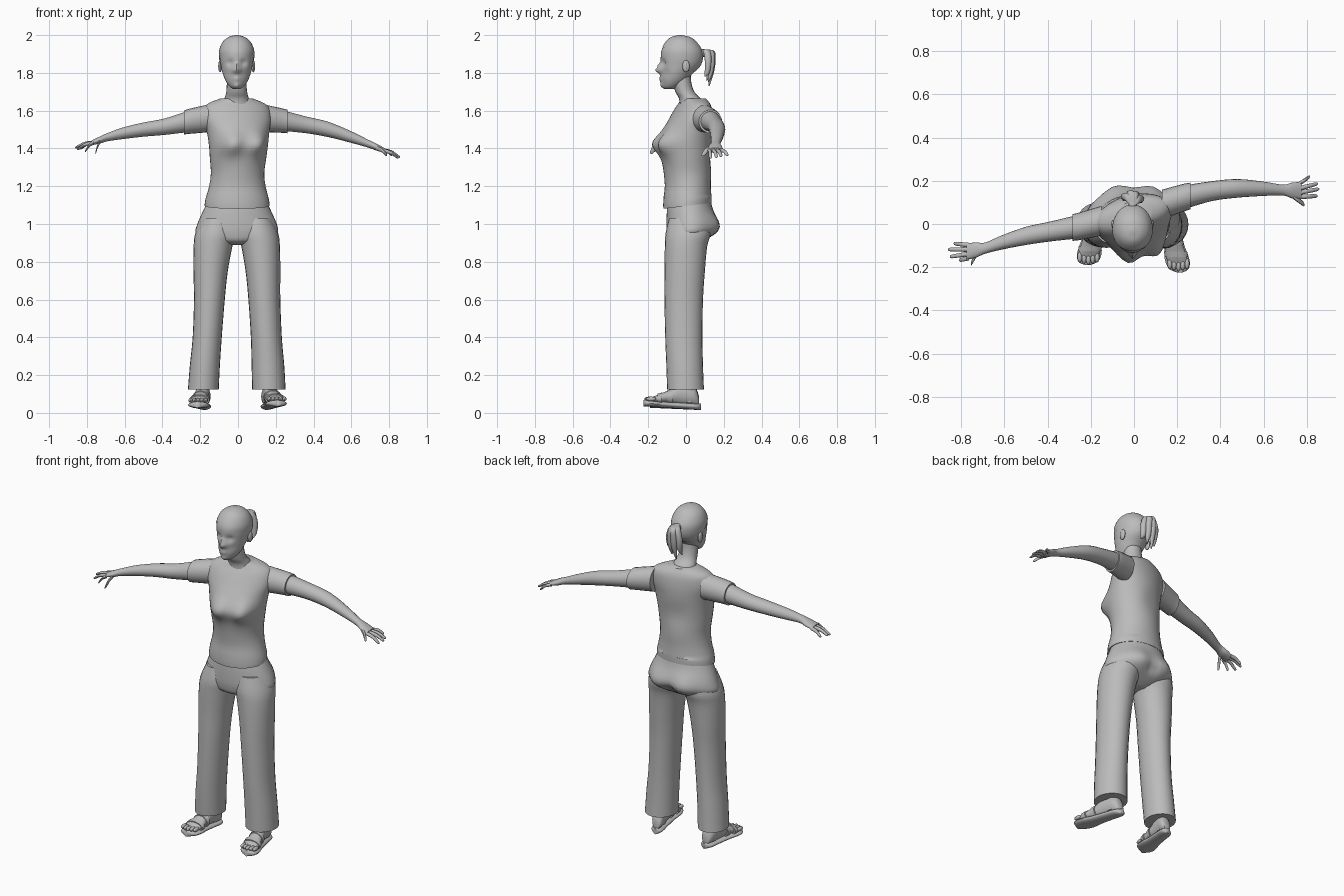
import bpy, bmesh, math
from mathutils import Vector

default_cube = bpy.data.objects.get("Cube")
if default_cube:
    bpy.data.objects.remove(default_cube, do_unlink=True)

# One plain colour for the whole figure
grey = bpy.data.materials.new("plain grey")
grey.use_nodes = True
colour = (0.5, 0.5, 0.5, 1)
grey.diffuse_color = colour
grey.node_tree.nodes["Principled BSDF"].inputs["Base Color"].default_value = colour


def finish(name, bm, angle=50):
    """Turn a bmesh into a smooth shaded, coloured object."""
    bmesh.ops.recalc_face_normals(bm, faces=bm.faces)
    mesh = bpy.data.meshes.new(name)
    bm.to_mesh(mesh)
    bm.free()
    mesh.materials.append(grey)
    obj = bpy.data.objects.new(name, mesh)
    bpy.context.collection.objects.link(obj)
    bpy.ops.object.select_all(action='DESELECT')
    obj.select_set(True)
    bpy.context.view_layer.objects.active = obj
    bpy.ops.object.shade_smooth_by_angle(angle=math.radians(angle))
    return obj


def spline(stations, steps):
    """Smoothly interpolate a list of stations, passing through each one."""
    pts = [stations[0]] + list(stations) + [stations[-1]]
    result = []
    for a, b, c, d in zip(pts, pts[1:], pts[2:], pts[3:]):
        for i in range(steps):
            t = i / steps
            result.append([q + t / 2 * (r - p + t * (2 * p - 5 * q + 4 * r - s
                           + t * (3 * (q - r) + s - p)))
                           for p, q, r, s in zip(a, b, c, d)])
    return result + [list(stations[-1])]


def loft(stations, axis=2, sides=20, steps=4):
    """Skin elliptical rings (x, y, z, radius, radius) set square to an axis."""
    bm = bmesh.new()
    u, v = [i for i in range(3) if i != axis]
    rings = []
    for *centre, ru, rv in spline(stations, steps):
        ring = []
        for k in range(sides):
            angle = math.tau * k / sides
            p = Vector(centre)
            p[u] += ru * math.cos(angle)
            p[v] += rv * math.sin(angle)
            ring.append(bm.verts.new(p))
        rings.append(ring)
    for lower, upper in zip(rings, rings[1:]):
        for k in range(sides):
            n = (k + 1) % sides
            bm.faces.new((lower[k], lower[n], upper[n], upper[k]))
    bm.faces.new(rings[0])
    bm.faces.new(rings[-1])
    return bm


def push(bm, centre, radius, offset):
    """Softly move the surface near a point, like a sculpting brush."""
    for vert in bm.verts:
        d = (vert.co - Vector(centre)).length / radius
        vert.co += Vector(offset) * math.exp(-d * d)


def ball(name, centre, size):
    bm = bmesh.new()
    bmesh.ops.create_uvsphere(bm, u_segments=12, v_segments=8, radius=1)
    for vert in bm.verts:
        vert.co = Vector(centre) + vert.co * Vector(size)
    return finish(name, bm)


# Head, with the face sculpted from a smooth egg
mid = -.007
skull = [(mid, y, z, rx, ry) for z, y, rx, ry in (
    (1.715, -.085, .02, .025), (1.73, -.077, .04, .045), (1.76, -.062, .06, .068),
    (1.80, -.047, .075, .085), (1.84, -.03, .084, .104), (1.88, -.024, .09, .11),
    (1.92, -.024, .089, .105), (1.96, -.026, .072, .08), (1.985, -.028, .043, .05),
    (1.995, -.03, .01, .01))]
head = loft(skull, sides=40, steps=6)
for side in (-1, 1):
    push(head, (mid + side * .035, -.125, 1.853), .02, (0, .014, 0))
    push(head, (mid + side * .05, -.1, 1.80), .025, (0, .006, 0))
    ball("ear", (mid + side * .088, 0, 1.835), (.01, .02, .032))
push(head, (mid, -.135, 1.815), .019, (0, -.03, 0))
push(head, (mid, -.135, 1.84), .015, (0, -.012, 0))
push(head, (mid, -.13, 1.768), .018, (0, -.01, 0))
push(head, (mid, -.12, 1.732), .02, (0, -.012, 0))
finish("head", head)

# Hair cap: a slightly larger skull cut along the hairline
hair = loft(skull, sides=40, steps=6)
pivot = Vector((mid, -.025, 1.87))
for vert in hair.verts:
    vert.co = pivot + (vert.co - pivot) * 1.035
bmesh.ops.bisect_plane(hair, geom=hair.verts[:] + hair.edges[:] + hair.faces[:],
                       plane_co=(0, -.13, 1.945), plane_no=(0, .8, 1), clear_inner=True)
finish("hair_cap", hair)

# Ponytail: a tie and a fan of drooping locks
ball("hair_tie", (mid, .088, 1.905), (.02, .025, .022))
for dx, drop, out in ((-.035, .02, 0), (-.01, -.01, .012), (.015, .012, .008), (.035, .04, -.01)):
    x = mid + dx
    finish("ponytail_lock", loft([
        (mid, .09, 1.925, .008, .01), (mid + dx / 2, .12 + out, 1.915, .018, .02),
        (x, .127 + out, 1.86, .019, .018), (x, .122 + out, 1.80, .016, .014),
        (x * 1.2, .11 + out, 1.74 + drop, .003, .003)], sides=10))

# Neck
finish("neck", loft([(mid, .035, 1.60, .085, .07), (mid, .022, 1.66, .066, .058),
                     (mid, -.006, 1.70, .055, .05), (mid, -.02, 1.75, .052, .048),
                     (mid, -.02, 1.80, .05, .045)]))

# Shirt body, shaped at the bust and then twisted at the shoulders
shirt = loft([(-.005, y, z, rx, ry) for z, y, rx, ry in (
    (1.095, .008, .172, .128), (1.13, .008, .168, .128), (1.2, .01, .15, .122),
    (1.27, .008, .142, .125), (1.35, .002, .15, .13), (1.42, 0, .158, .135),
    (1.5, .012, .17, .125), (1.56, .028, .184, .108), (1.61, .04, .178, .09),
    (1.64, .045, .15, .075), (1.665, .042, .085, .062))], sides=40)
for side in (-1, 1):
    push(shirt, (side * .075, -.125, 1.425), .06, (0, -.048, 0))
push(shirt, (0, .14, 1.4), .07, (0, -.01, 0))
for vert in shirt.verts:
    twist = math.radians(15) * min(1, max(0, (vert.co.z - 1.1) / .35))
    x, y = vert.co.x, vert.co.y - .03
    vert.co.x = x * math.cos(twist) - y * math.sin(twist)
    vert.co.y = x * math.sin(twist) + y * math.cos(twist) + .03
    if vert.co.z < 1.14:
        vert.co.z += .12 * vert.co.y
finish("shirt", shirt)

# Seat of the trousers
hips = loft([(-.005, .02, 1.13, .15, .11), (-.005, .02, 1.08, .175, .12),
             (-.005, .028, 1.0, .21, .132), (-.007, .02, .95, .215, .122),
             (-.007, 0, .91, .15, .09), (-.007, 0, .89, .06, .05)], sides=40)
for side in (-1, 1):
    push(hips, (side * .085, .14, .985), .07, (0, .028, 0))
push(hips, (0, .15, .96), .03, (0, -.025, 0))
finish("trouser_seat", hips)

# Trouser legs flaring to the hem: height, inner x, outer x, front y, back y
legs = {"right": (-1, ((1.03, .03, .19, -.09, .12), (.95, .012, .226, -.108, .13),
                       (.88, .03, .235, -.11, .112), (.75, .054, .236, -.108, .1),
                       (.6, .07, .233, -.108, .09), (.4, .086, .24, -.105, .087),
                       (.25, .096, .255, -.1, .09), (.125, .102, .265, -.092, .095))),
        "left": (1, ((1.03, .02, .18, -.09, .12), (.95, 0, .213, -.108, .13),
                     (.88, .018, .222, -.112, .112), (.75, .04, .224, -.114, .1),
                     (.6, .055, .224, -.114, .09), (.4, .068, .232, -.11, .087),
                     (.25, .072, .245, -.104, .09), (.125, .075, .252, -.1, .095)))}
for label, (side, rows) in legs.items():
    finish(label + "_trouser_leg", loft([
        (side * (i + o) / 2, (f + b) / 2, z, (o - i) / 2, (b - f) / 2)
        for z, i, o, f, b in rows], sides=24))


# Sandalled feet, toes turned slightly outward
def foot(label, heel_x, toe_x, front, lift):
    def along(t, z, rx, rz):
        return (heel_x + (toe_x - heel_x) * t, .08 + (front - .08) * t,
                z + lift * t, rx, rz)
    finish(label + "_sole", loft([along(t, .032, rx, .017) for t, rx in (
        (0, .012), (.08, .035), (.3, .04), (.55, .045), (.8, .057), (.94, .045),
        (1, .012))], axis=1))
    finish(label + "_foot", loft([
        along(.04, .06, .02, .025), along(.12, .085, .035, .05),
        along(.35, .09, .037, .055), along(.55, .075, .04, .035),
        along(.75, .06, .048, .022), along(.86, .052, .045, .012)], axis=1))
    finish(label + "_ankle", loft([along(.22, .05, .03, .03), along(.22, .2, .035, .04)]))
    for start, z, rx, rz in ((.5, .075, .046, .042), (.68, .062, .054, .032)):
        finish(label + "_strap", loft([along(start, z, rx, rz),
                                       along(start + .08, z - .004, rx, rz - .004)], axis=1))
    for k in range(5):
        x, y, z, *_ = along(.9, .056, 0, 0)
        ball(label + "_toe", (x + (k - 2) * .02, y + abs(k - 2) * .005, z),
             (.011, .026, .012))


foot("right", -.175, -.215, -.19, .012)
foot("left", .15, .212, -.225, .02)


# Arms, sleeves, hands and fingers
def arm(label, path, tips, thumb):
    finish(label + "_arm", loft(path, axis=0, sides=18))
    first, second, third = path[:3]
    cuff = [a + (b - a) * .25 for a, b in zip(second, third)]
    finish(label + "_sleeve", loft([[*s[:3], s[3] + .009, s[4] + .009]
                                    for s in (first, second, cuff)], axis=0))
    x, y, z = path[-1][:3]
    for k, tip in enumerate(tips):
        base = Vector((x - (.01 if x > 0 else -.01), y + (k - 1.5) * .02, z))
        digit(label + "_finger", base, Vector(tip), .011)
    digit(label + "_thumb", Vector(path[-2][:3]) - Vector((0, .02, .005)), Vector(thumb), .014)


def digit(name, base, tip, r):
    knuckle = base.lerp(tip, .5) + Vector((0, 0, .008))
    finish(name, loft([(*base, r, r), (*knuckle, r * .9, r * .85),
                       (*base.lerp(tip, .9), r * .75, r * .65), (*tip, r * .2, r * .2)],
                      axis=0, sides=8, steps=3))


arm("left", [(.13, .09, 1.56, .06, .065), (.23, .122, 1.548, .055, .056),
             (.36, .152, 1.525, .046, .045), (.48, .165, 1.50, .043, .041),
             (.6, .163, 1.46, .033, .031), (.69, .157, 1.425, .025, .021),
             (.73, .155, 1.408, .036, .019), (.775, .155, 1.39, .04, .013)],
    [(.85, .13, 1.35), (.858, .162, 1.355), (.852, .187, 1.36), (.815, .22, 1.365)],
    (.79, .088, 1.365))
arm("right", [(-.15, .015, 1.56, .06, .065), (-.25, -.01, 1.545, .055, .058),
              (-.39, -.035, 1.515, .046, .044), (-.5, -.055, 1.50, .042, .038),
              (-.61, -.085, 1.48, .033, .031), (-.69, -.112, 1.46, .026, .022),
              (-.73, -.12, 1.445, .035, .019), (-.775, -.128, 1.43, .038, .013)],
    [(-.81, -.168, 1.385), (-.853, -.152, 1.395), (-.862, -.118, 1.405), (-.835, -.09, 1.4)],
    (-.755, -.185, 1.375))
